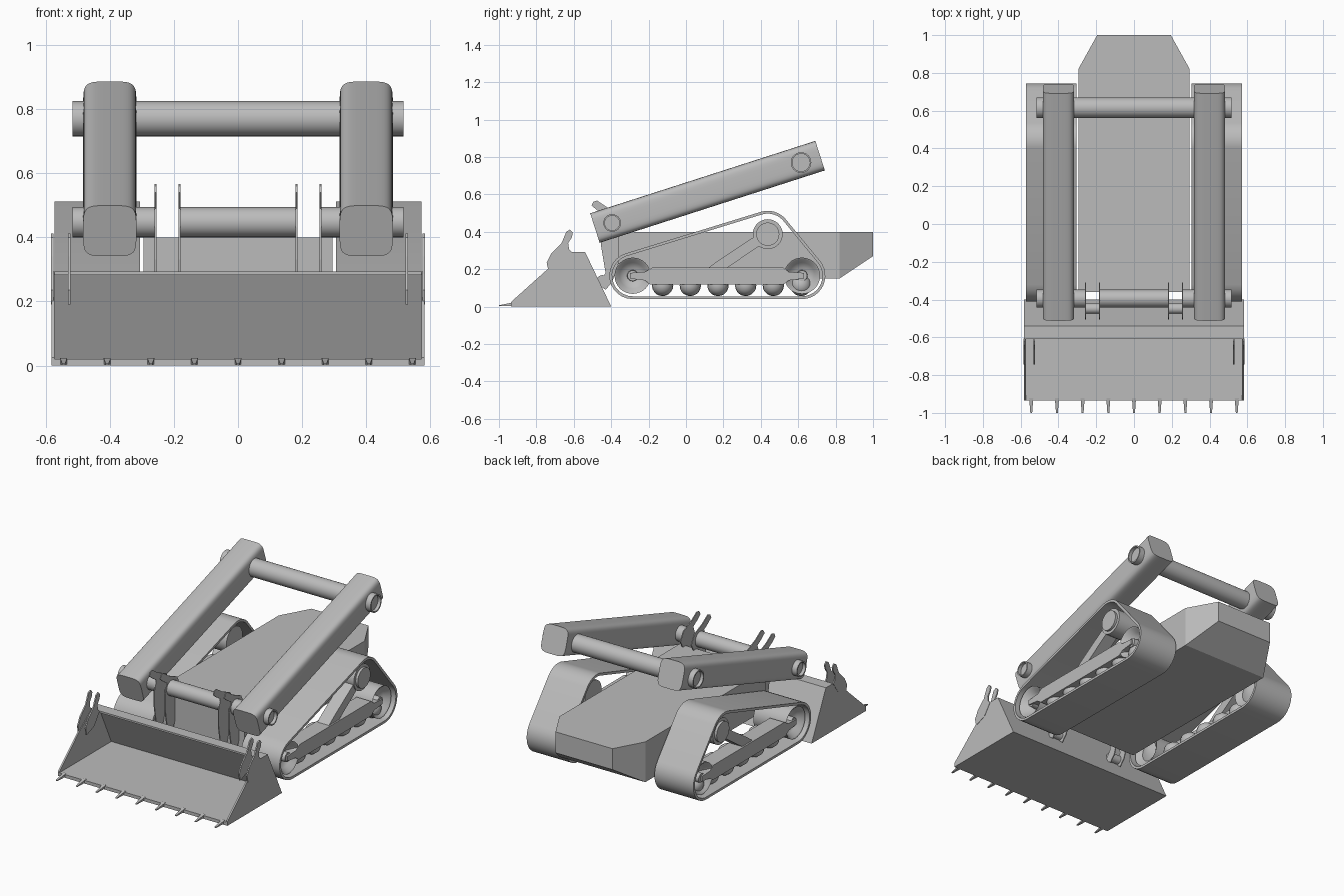
import bpy, bmesh, math

if "Cube" in bpy.data.objects:
    bpy.data.objects.remove(bpy.data.objects["Cube"])

grey = bpy.data.materials.new("plain grey")
grey.diffuse_color = (0.5, 0.5, 0.5, 1)
grey.use_nodes = True
grey.node_tree.nodes["Principled BSDF"].inputs["Base Color"].default_value = grey.diffuse_color


def finish(name, bm, smooth=False):
    bmesh.ops.recalc_face_normals(bm, faces=bm.faces)
    me = bpy.data.meshes.new(name)
    bm.to_mesh(me)
    bm.free()
    ob = bpy.data.objects.new(name, me)
    bpy.context.collection.objects.link(ob)
    me.materials.append(grey)
    if smooth:
        bpy.ops.object.select_all(action='DESELECT')
        ob.select_set(True)
        bpy.context.view_layer.objects.active = ob
        bpy.ops.object.shade_smooth_by_angle(angle=math.radians(35))
    return ob


def prism(name, pts, x0, x1, smooth=False):
    """Extrude a (y, z) outline from x0 to x1."""
    bm = bmesh.new()
    a = [bm.verts.new((x0, y, z)) for y, z in pts]
    b = [bm.verts.new((x1, y, z)) for y, z in pts]
    bm.faces.new(a)
    bm.faces.new(b[::-1])
    for i in range(len(pts)):
        j = (i + 1) % len(pts)
        bm.faces.new((a[i], b[i], b[j], a[j]))
    return finish(name, bm, smooth)


def lathe(name, profile, y, z, n=32):
    """Spin an (x, radius) profile around an x-parallel axis."""
    bm = bmesh.new()
    rings = [[bm.verts.new((x, y + r * math.cos(k * math.tau / n), z + r * math.sin(k * math.tau / n)))
              for k in range(n)] for x, r in profile]
    for p, q in zip(rings, rings[1:]):
        for k in range(n):
            m = (k + 1) % n
            bm.faces.new((p[k], p[m], q[m], q[k]))
    bm.faces.new(rings[0])
    bm.faces.new(rings[-1])
    return finish(name, bm, True)


def tube(name, x0, x1, r, y, z):
    """Bar with a shallow recess in both ends."""
    d, t = 0.02, 0.008
    return lathe(name, [(x0 + d, r - t), (x0, r - t), (x0, r), (x1, r), (x1, r - t), (x1 - d, r - t)], y, z)


# Body with tapered tail
bm = bmesh.new()
sections = [(-0.36, 0.295, 0.15), (0.82, 0.295, 0.15), (1.0, 0.195, 0.27)]
rings = [[bm.verts.new(c) for c in ((-w, y, b), (w, y, b), (w, y, 0.4), (-w, y, 0.4))] for y, w, b in sections]
for p, q in zip(rings, rings[1:]):
    for k in range(4):
        m = (k + 1) % 4
        bm.faces.new((p[k], p[m], q[m], q[k]))
bm.faces.new(rings[0])
bm.faces.new(rings[-1])
finish("body", bm)

# Cross bars
tube("rear_cross_bar", -0.517, 0.517, 0.055, 0.615, 0.77)
lathe("front_cross_bar", [(-0.183, 0.047), (0.183, 0.047)], -0.395, 0.447)

# Track outline: triangle of wheel centres grown by a radius
centres = [(-0.285, 0.165), (0.62, 0.165), (0.437, 0.387)]


def track_loop(r, steps=12):
    out = []
    for i, (cy, cz) in enumerate(centres):
        py, pz = centres[i - 1]
        ny, nz = centres[(i + 1) % 3]
        a0 = math.atan2(cz - pz, cy - py) - math.pi / 2
        a1 = math.atan2(nz - cz, ny - cy) - math.pi / 2
        sweep = (a1 - a0) % math.tau
        for k in range(steps + 1):
            a = a0 + sweep * k / steps
            out.append((cy + r * math.cos(a), cz + r * math.sin(a)))
    return out


hook = [(-0.505, 0.54), (-0.495, 0.56), (-0.475, 0.567), (-0.42, 0.53), (-0.34, 0.495), (-0.31, 0.44),
        (-0.355, 0.36), (-0.355, 0.25), (-0.395, 0.13), (-0.43, 0.09), (-0.47, 0.12), (-0.43, 0.18),
        (-0.455, 0.33), (-0.455, 0.43), (-0.435, 0.49), (-0.475, 0.515)]
horn = [(-0.735, 0.19), (-0.745, 0.235), (-0.72, 0.285), (-0.665, 0.34), (-0.64, 0.4), (-0.62, 0.412),
        (-0.605, 0.395), (-0.61, 0.37), (-0.63, 0.34), (-0.625, 0.305), (-0.61, 0.29), (-0.66, 0.22)]
cheek = [(-0.935, 0), (-0.935, 0.025), (-0.74, 0.2), (-0.61, 0.293), (-0.54, 0.293), (-0.4, 0)]

for s, side in ((1, "right"), (-1, "left")):
    # Track belt
    bm = bmesh.new()
    loops = [[bm.verts.new((s * x, y, z)) for y, z in track_loop(r)]
             for x, r in ((0.305, 0.125), (0.572, 0.125), (0.572, 0.11), (0.305, 0.11))]
    for i in range(4):
        p, q = loops[i], loops[(i + 1) % 4]
        for k in range(len(p)):
            m = (k + 1) % len(p)
            bm.faces.new((p[k], p[m], q[m], q[k]))
    finish(side + "_track_belt", bm, True)

    # Dished end wheels, drive wheel and rollers
    for end, (cy, cz) in zip(("front", "rear"), centres):
        dish = [(0.34, 0.02), (0.355, 0.06), (0.33, 0.097), (0.55, 0.097), (0.545, 0.088),
                (0.515, 0.07), (0.5, 0.045), (0.495, 0.03), (0.54, 0.028)]
        lathe(f"{side}_{end}_wheel", [(s * x, r) for x, r in dish], cy, cz)
    drive = [(0.33, 0.06), (0.33, 0.08), (0.545, 0.08), (0.545, 0.062), (0.56, 0.062)]
    lathe(side + "_drive_wheel", [(s * x, r) for x, r in drive], *centres[2])
    for k in range(6):
        dome = [(0.35, 0.012), (0.36, 0.035), (0.385, 0.053), (0.41, 0.057),
                (0.48, 0.057), (0.505, 0.053), (0.53, 0.035), (0.54, 0.012)]
        lathe(f"{side}_roller_{k + 1}", [(s * x, r) for x, r in dome], -0.125 + 0.148 * k, 0.113, 20)

    # Track frame beam, end links and drive strut
    prism(side + "_track_beam", [(-0.3, 0.15), (-0.22, 0.14), (-0.19, 0.118), (0.52, 0.118), (0.55, 0.14), (0.63, 0.15),
                                 (0.63, 0.18), (0.55, 0.185), (0.52, 0.208), (-0.18, 0.208), (-0.22, 0.185),
                                 (-0.3, 0.18)], s * 0.45, s * 0.55)
    prism(side + "_drive_strut", [(0.11, 0.2), (0.21, 0.2), (0.4, 0.33), (0.36, 0.37), (0.17, 0.245)],
          s * 0.46, s * 0.54)

    # Lift arm: rounded square section swept along its slope
    bm = bmesh.new()
    a = math.atan2(0.387, 1.204)
    ends = []
    for py, pz in ((-0.487, 0.42), (0.717, 0.807)):
        ring = []
        for k in range(40):
            t = (k + 0.5) * math.tau / 40
            u, v = (math.copysign(abs(f(t)) ** 0.42, f(t)) * 0.083 for f in (math.cos, math.sin))
            ring.append(bm.verts.new((s * 0.4 + u, py - v * math.sin(a), pz + v * math.cos(a))))
        ends.append(ring)
    for k in range(40):
        m = (k + 1) % 40
        bm.faces.new((ends[0][k], ends[0][m], ends[1][m], ends[1][k]))
    bm.faces.new(ends[0])
    bm.faces.new(ends[1])
    finish(side + "_lift_arm", bm, True)
    tube(side + "_arm_pivot", s * 0.257, s * 0.517, 0.047, -0.395, 0.447) if s > 0 else \
        tube(side + "_arm_pivot", -0.517, -0.257, 0.047, -0.395, 0.447)

    # Coupler plates and pin
    for part, x in (("inner", 0.183), ("outer", 0.257)):
        prism(f"{side}_{part}_coupler_plate", hook, s * (x - 0.003), s * (x + 0.003))
    lathe(side + "_coupler_pin", [(s * 0.186, 0.028), (s * 0.254, 0.028)], -0.448, 0.14, 20)

    # Bucket cheek and horns
    prism(side + "_bucket_cheek", cheek, s * 0.572, s * 0.582)
    for part, x in (("inner", 0.527), ("outer", 0.58)):
        prism(f"{side}_{part}_bucket_horn", horn, s * (x - 0.004), s * (x + 0.004))

# Bucket shell: floor, sloped back and top lip in one outline
prism("bucket_shell", [(-0.935, 0), (-0.4, 0), (-0.54, 0.293), (-0.61, 0.293), (-0.61, 0.282),
                       (-0.55, 0.282), (-0.425, 0.02), (-0.935, 0.02)], -0.575, 0.575)

# Bucket teeth
for k in range(9):
    x = (k - 4) * 0.136
    bm = bmesh.new()
    back = [bm.verts.new((x + u, -0.92, z)) for u, z in ((-0.011, 0.004), (0.011, 0.004), (0.011, 0.023), (-0.011, 0.023))]
    tip = [bm.verts.new((x + u, -1.0, z)) for u, z in ((-0.005, 0.002), (0.005, 0.002), (0.005, 0.007), (-0.005, 0.007))]
    for i in range(4):
        j = (i + 1) % 4
        bm.faces.new((back[i], back[j], tip[j], tip[i]))
    bm.faces.new(back)
    bm.faces.new(tip)
    finish(f"bucket_tooth_{k + 1}", bm)
